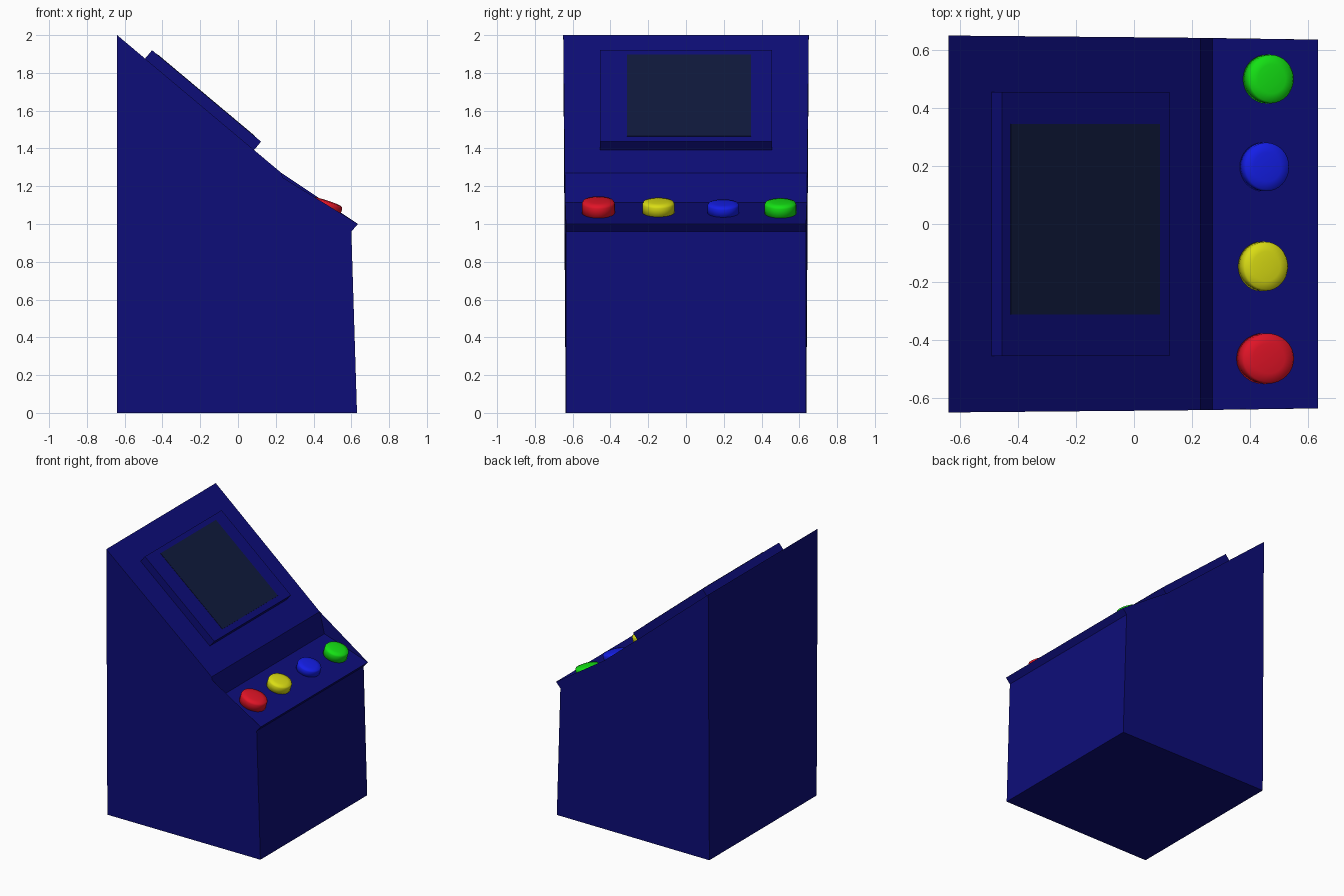
import bpy, bmesh, math
from mathutils import Vector, Matrix

if "Cube" in bpy.data.objects:
    bpy.data.objects.remove(bpy.data.objects["Cube"])


def material(name, rgb):
    m = bpy.data.materials.new(name)
    m.diffuse_color = (*rgb, 1)
    m.use_nodes = True
    m.node_tree.nodes["Principled BSDF"].inputs["Base Color"].default_value = m.diffuse_color
    return m


def finish(name, bm, mat, smooth=False):
    me = bpy.data.meshes.new(name)
    for f in bm.faces:
        f.smooth = smooth
    bm.to_mesh(me)
    bm.free()
    me.materials.append(mat)
    ob = bpy.data.objects.new(name, me)
    bpy.context.collection.objects.link(ob)
    return ob


navy = material("navy", (0.004, 0.004, 0.19))
glass = material("dark_glass", (0.005, 0.01, 0.045))

# Cabinet: side profile (x, z, half width) joined across y
profile = [(-.64, 0, .637), (.63, 0, .634), (.60, .96, .635), (.635, 1.0, .636),
           (.27, 1.115, .64), (.23, 1.27, .642), (-.64, 2.0, .65)]
bm = bmesh.new()
a = [bm.verts.new((x, -w, z)) for x, z, w in profile]
b = [bm.verts.new((x, w, z)) for x, z, w in profile]
bm.faces.new(a)
bm.faces.new(b[::-1])
for i in range(len(profile)):
    j = (i + 1) % len(profile)
    bm.faces.new((a[i], b[i], b[j], a[j]))
finish("cabinet", bm, navy)

# Thin cheeks beside the sunken control panel
bm = bmesh.new()
for side, drop in ((-1, .15), (1, 0)):
    lip, low, top = [Vector((x, side * w, z)) for x, z, w in profile[3:6]]
    tri = [bm.verts.new(p) for p in (lip, top.lerp(low, drop), low)]
    bm.faces.new(tri if side < 0 else tri[::-1])
finish("panel_cheeks", bm, navy)

# Screen surround and screen, laid on the sloping face
slope = math.atan2(2.0 - 1.27, .23 + .64)


def slab(name, x0, z0, x1, z1, y0, y1, depth, mat):
    """Box whose top edge runs from (x0, z0) to (x1, z1)."""
    centre = Vector(((x0 + x1) / 2, (y0 + y1) / 2, (z0 + z1) / 2))
    length = math.hypot(x1 - x0, z1 - z0)
    bm = bmesh.new()
    bmesh.ops.create_cube(bm, size=1)
    m = (Matrix.Translation(centre) @ Matrix.Rotation(slope, 4, 'Y')
         @ Matrix.Translation((0, 0, -depth / 2))
         @ Matrix.Diagonal((length, y1 - y0, depth, 1)))
    bmesh.ops.transform(bm, matrix=m, verts=bm.verts)
    return finish(name, bm, mat)


slab("screen_surround", -.455, 1.92, .122, 1.436, -.455, .455, .06, navy)
slab("screen", -.425, 1.898, .09, 1.466, -.312, .345, .012, glass)

# Low round buttons tilted with the panel
tilt = math.atan2(1.115 - 1.0, .635 - .27)
rings = [(1, -.2), (1, .75), (.93, .92), (.6, 1), (.2, 1.03)]
SIDES = 32


def button(name, x, y, rx, ry, h, rgb):
    bm = bmesh.new()
    loops = []
    for r, t in rings:
        loops.append([bm.verts.new((rx * r * math.cos(k * math.tau / SIDES),
                                    ry * r * math.sin(k * math.tau / SIDES), h * t))
                      for k in range(SIDES)])
    for lo, hi in zip(loops, loops[1:]):
        for k in range(SIDES):
            n = (k + 1) % SIDES
            bm.faces.new((lo[k], lo[n], hi[n], hi[k]))
    bm.faces.new(loops[-1])
    bm.faces.new(loops[0][::-1])
    ob = finish(name, bm, material(name, rgb), True)
    ob.location = (x, y, 1.0 + (.635 - x) * math.tan(tilt))
    ob.rotation_euler.y = tilt


button("red_button", .445, -.464, .096, .087, .068, (.75, .007, .02))
button("yellow_button", .438, -.146, .083, .085, .062, (.70, .72, .007))
button("blue_button", .444, .197, .083, .084, .054, (.007, .013, .80))
button("green_button", .456, .50, .084, .084, .065, (.007, .75, .007))
